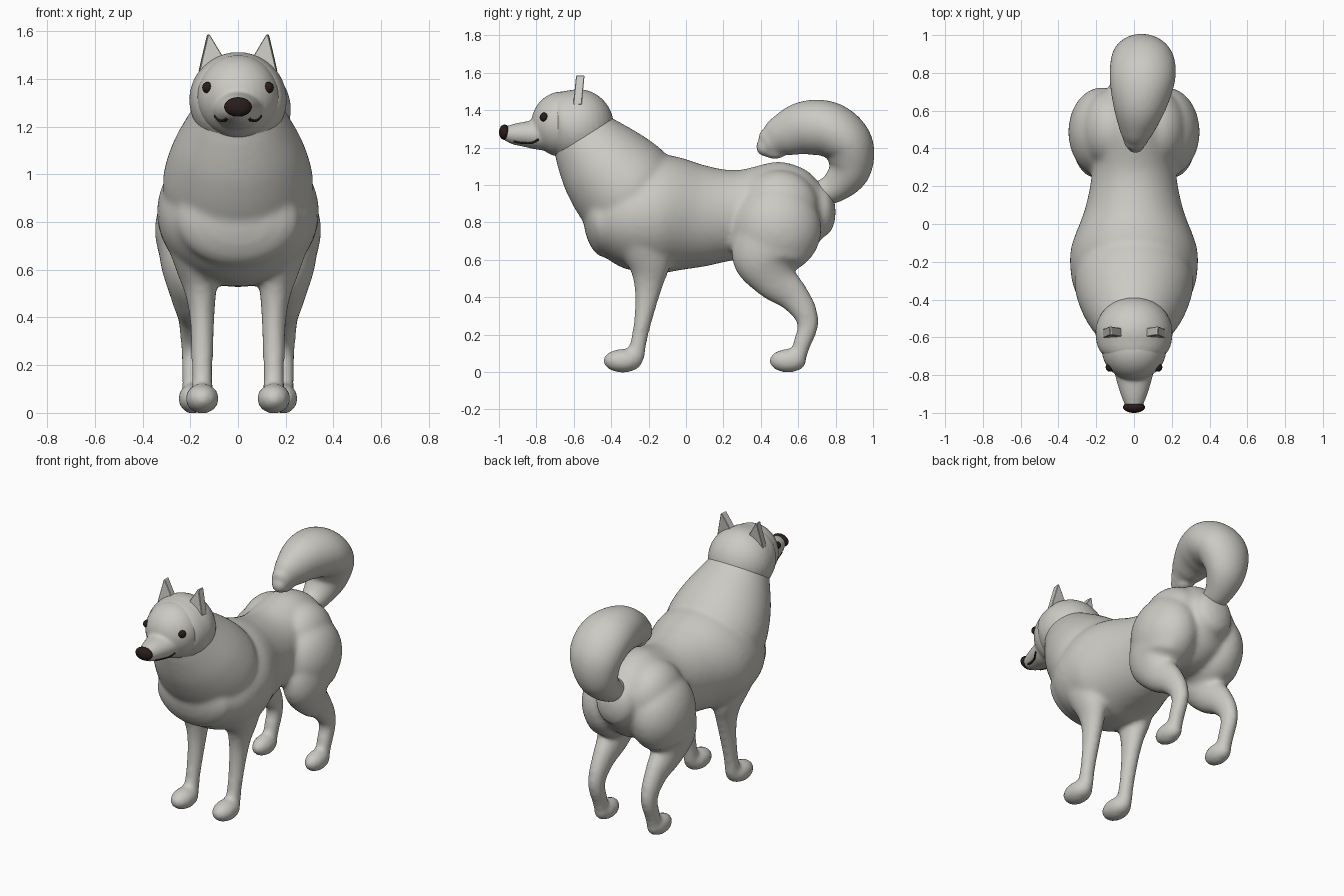
import bpy, bmesh, math
from mathutils import Vector, Matrix

cube = bpy.data.objects.get("Cube")
if cube:
    bpy.data.objects.remove(cube)


def material(name, color):
    m = bpy.data.materials.new(name)
    m.use_nodes = True
    m.diffuse_color = (*color, 1)
    m.node_tree.nodes["Principled BSDF"].inputs["Base Color"].default_value = (*color, 1)
    return m


FUR = material("pale_grey_fur", (0.60, 0.59, 0.55))
DARK = material("dark_brown", (0.022, 0.012, 0.011))


def finish(bm, name, mat, smooth=True):
    bmesh.ops.recalc_face_normals(bm, faces=bm.faces)
    for f in bm.faces:
        f.smooth = smooth
    me = bpy.data.meshes.new(name)
    bm.to_mesh(me)
    bm.free()
    me.materials.append(mat)
    ob = bpy.data.objects.new(name, me)
    bpy.context.collection.objects.link(ob)
    return ob


def blend(ob, voxel, iterations):
    """Fuse overlapping volumes into one soft skin."""
    remesh = ob.modifiers.new("blend", "REMESH")
    remesh.mode = "VOXEL"
    remesh.voxel_size = voxel
    remesh.use_smooth_shade = True
    soften = ob.modifiers.new("soften", "SMOOTH")
    soften.factor = 0.5
    soften.iterations = iterations


def spline(pts, steps=8):
    """Smooth curve through rows of x, y, z, side radius, in-plane radius."""
    pts = [Vector(p) for p in pts]
    ext = [2 * pts[0] - pts[1], *pts, 2 * pts[-1] - pts[-2]]
    out = []
    for a, b, c, d in zip(ext, ext[1:], ext[2:], ext[3:]):
        for i in range(steps):
            t = i / steps
            out.append(b + (c - a) * (t / 2) + (2 * a - 5 * b + 4 * c - d) * (t * t / 2)
                       + (3 * b - a - 3 * c + d) * (t ** 3 / 2))
    return out + [pts[-1]]


def loft(bm, pts, cap=1.0, sides=40):
    """Skin elliptical rings along a path, with rounded ends."""
    rows = [(Vector(r[:3]), r[3], r[4]) for r in spline(pts)]

    def dome(end, inner):
        c, rx, rp = end
        d = (c - inner[0]).normalized()
        angles = [math.radians(a) for a in (20, 40, 60, 78, 88)]
        return [(c + d * rp * cap * math.sin(a), rx * math.cos(a), rp * math.cos(a))
                for a in angles]

    rows = dome(rows[0], rows[1])[::-1] + rows + dome(rows[-1], rows[-2])
    rings = []
    for i, (c, rx, rp) in enumerate(rows):
        t = rows[min(i + 1, len(rows) - 1)][0] - rows[max(i - 1, 0)][0]
        side = Vector((1, 0, 0))
        up = t.cross(side).normalized()
        rings.append([bm.verts.new(c + side * rx * math.cos(a) + up * rp * math.sin(a))
                      for a in (math.tau * k / sides for k in range(sides))])
    for r, q in zip(rings, rings[1:]):
        for k in range(sides):
            n = (k + 1) % sides
            bm.faces.new((r[k], r[n], q[n], q[k]))
    bm.faces.new(rings[0])
    bm.faces.new(rings[-1])


def ball(bm, center, radii):
    m = Matrix.Translation(center) @ Matrix.Diagonal((*radii, 1))
    bmesh.ops.create_uvsphere(bm, u_segments=32, v_segments=20, radius=1, matrix=m)


# Torso, neck ruff and legs, blended into one skin
bm = bmesh.new()
loft(bm, [(0, -0.45, 0.805, 0.26, 0.195), (0, -0.36, 0.815, 0.31, 0.265),
          (0, -0.26, 0.83, 0.335, 0.302), (0, -0.12, 0.845, 0.332, 0.317),
          (0, 0.08, 0.835, 0.26, 0.275), (0, 0.28, 0.84, 0.222, 0.24),
          (0, 0.50, 0.85, 0.22, 0.275), (0, 0.64, 0.86, 0.20, 0.23),
          (0, 0.73, 0.865, 0.13, 0.14)], cap=0.5)
loft(bm, [(0, -0.58, 1.28, 0.175, 0.165), (0, -0.545, 1.24, 0.20, 0.19),
          (0, -0.435, 1.105, 0.275, 0.255), (0, -0.32, 0.975, 0.315, 0.285),
          (0, -0.25, 0.90, 0.295, 0.24)], cap=0.5)
for s in (1, -1):
    loft(bm, [(s * 0.19, -0.25, 0.79, 0.135, 0.16), (s * 0.17, -0.20, 0.60, 0.09, 0.12),
              (s * 0.155, -0.20, 0.48, 0.062, 0.082), (s * 0.15, -0.215, 0.36, 0.05, 0.058),
              (s * 0.15, -0.245, 0.20, 0.045, 0.044), (s * 0.15, -0.27, 0.08, 0.046, 0.048)],
         cap=0.6)
    ball(bm, (s * 0.12, 0.50, 0.88), (0.16, 0.21, 0.20))
    ball(bm, (s * 0.17, 0.487, 0.765), (0.178, 0.237, 0.24))
    loft(bm, [(s * 0.195, 0.475, 0.72, 0.14, 0.22),
              (s * 0.20, 0.43, 0.61, 0.122, 0.185), (s * 0.195, 0.475, 0.50, 0.09, 0.122),
              (s * 0.19, 0.57, 0.41, 0.064, 0.087), (s * 0.19, 0.635, 0.32, 0.052, 0.067),
              (s * 0.19, 0.65, 0.24, 0.047, 0.055), (s * 0.19, 0.62, 0.15, 0.046, 0.048),
              (s * 0.19, 0.60, 0.08, 0.044, 0.044)], cap=0.6)
    ball(bm, (s * 0.15, -0.338, 0.06), (0.071, 0.107, 0.064))
    ball(bm, (s * 0.19, 0.545, 0.06), (0.061, 0.101, 0.064))
blend(finish(bm, "body_and_legs", FUR), 0.015, 10)

# Skull with a rounded rim around the face
bm = bmesh.new()
ball(bm, (0, -0.575, 1.312), (0.205, 0.19, 0.2))
loft(bm, [(0, -0.57, 1.312, 0.204, 0.199), (0, -0.63, 1.31, 0.198, 0.194),
          (0, -0.67, 1.303, 0.182, 0.18)], cap=0.15)
blend(finish(bm, "skull", FUR), 0.01, 3)

# Face and muzzle
bm = bmesh.new()
ball(bm, (0, -0.66, 1.325), (0.172, 0.168, 0.175))
loft(bm, [(0, -0.72, 1.27, 0.11, 0.09), (0, -0.80, 1.27, 0.10, 0.08),
          (0, -0.86, 1.271, 0.084, 0.068), (0, -0.92, 1.272, 0.064, 0.056),
          (0, -0.96, 1.276, 0.047, 0.041)], cap=0.5)
face = finish(bm, "face_and_muzzle", FUR)
blend(face, 0.009, 8)

# Nose
bm = bmesh.new()
ball(bm, (0, -0.97, 1.282), (0.058, 0.03, 0.041))
finish(bm, "nose", DARK)

bpy.context.view_layer.update()
skin = bpy.context.evaluated_depsgraph_get()
for s, side in ((1, "left"), (-1, "right")):
    # Eye
    bm = bmesh.new()
    ball(bm, (s * 0.127, -0.758, 1.363), (0.023, 0.024, 0.024))
    finish(bm, side + "_eye", DARK)

    # Mouth line, laid on the muzzle surface
    cu = bpy.data.curves.new(side + "_mouth", "CURVE")
    cu.dimensions = "3D"
    cu.bevel_depth = 0.006
    cu.use_fill_caps = True
    path = spline([(s * 0.048, -0.92, 1.232), (s * 0.064, -0.88, 1.216),
                   (s * 0.084, -0.83, 1.216), (s * 0.105, -0.79, 1.24)])
    line = cu.splines.new("POLY")
    line.points.add(len(path) - 1)
    for point, p in zip(line.points, path):
        point.co = (*face.closest_point_on_mesh(p, depsgraph=skin)[1], 1)
    cu.materials.append(DARK)
    bpy.context.collection.objects.link(bpy.data.objects.new(side + "_mouth", cu))

    # Ear: a slightly leaning triangular slab
    bm = bmesh.new()
    outline = [(0.06, 1.43), (0.162, 1.43), (0.152, 1.475), (0.126, 1.585),
               (0.118, 1.585), (0.064, 1.495)]
    front = [bm.verts.new((s * x, -0.603 + (z - 1.43) * 0.1, z)) for x, z in outline]
    slab = bmesh.ops.extrude_face_region(bm, geom=[bm.faces.new(front)])
    back = [v for v in slab["geom"] if isinstance(v, bmesh.types.BMVert)]
    bmesh.ops.translate(bm, verts=back, vec=(s * 0.004, 0.045, 0))
    ear = finish(bm, side + "_ear", FUR, smooth=False)
    bevel = ear.modifiers.new("soft_edges", "BEVEL")
    bevel.width = 0.003

# Curled tail with its tip tucked under
bm = bmesh.new()
loft(bm, [(0.0, 0.68, 0.945, 0.06, 0.06), (0.01, 0.79, 0.985, 0.088, 0.082),
          (0.03, 0.872, 1.08, 0.13, 0.114), (0.045, 0.867, 1.21, 0.167, 0.135),
          (0.045, 0.77, 1.295, 0.174, 0.147), (0.035, 0.64, 1.305, 0.147, 0.144),
          (0.02, 0.52, 1.265, 0.102, 0.114), (0.01, 0.45, 1.228, 0.066, 0.08)], cap=0.7)
ball(bm, (0.008, 0.425, 1.205), (0.05, 0.05, 0.052))
ball(bm, (0.008, 0.475, 1.175), (0.045, 0.062, 0.035))
blend(finish(bm, "tail", FUR), 0.011, 6)
